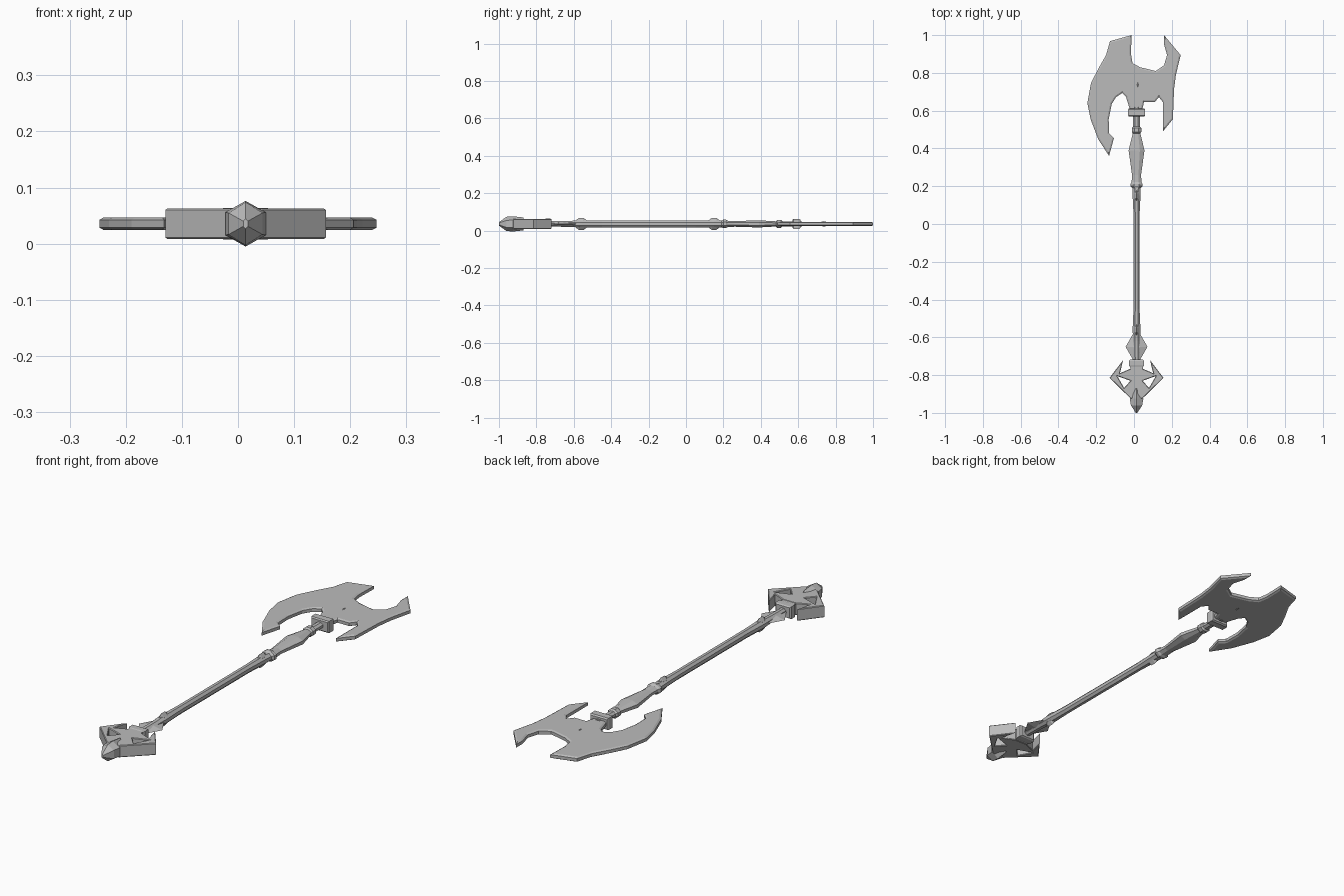
import bpy, bmesh, math

if "Cube" in bpy.data.objects:
    bpy.data.objects.remove(bpy.data.objects["Cube"])

CX, CZ = 0.0135, 0.0355   # axis of the shaft

steel = bpy.data.materials.new("plain_grey")
steel.diffuse_color = (0.5, 0.5, 0.5, 1)
steel.use_nodes = True
steel.node_tree.nodes["Principled BSDF"].inputs["Base Color"].default_value = steel.diffuse_color


def finish(bm, name):
    bmesh.ops.recalc_face_normals(bm, faces=bm.faces[:])
    me = bpy.data.meshes.new(name)
    bm.to_mesh(me)
    bm.free()
    me.materials.append(steel)
    ob = bpy.data.objects.new(name, me)
    bpy.context.collection.objects.link(ob)
    return ob


def plate(name, loops, rim, half, inset):
    """Flat plate in xy with optional holes and chamfered edges."""
    bm = bmesh.new()
    edges = []
    for pts in loops:
        vs = [bm.verts.new((x, y, CZ + rim)) for x, y in pts]
        edges += [bm.edges.new((vs[i - 1], vs[i])) for i in range(len(vs))]
    bmesh.ops.triangle_fill(bm, edges=edges, use_beauty=True, normal=(0, 0, 1))
    bmesh.ops.recalc_face_normals(bm, faces=bm.faces[:])
    ext = bmesh.ops.extrude_face_region(bm, geom=bm.faces[:], use_keep_orig=True)
    for v in ext["geom"]:
        if isinstance(v, bmesh.types.BMVert):
            v.co.z = CZ - rim
    bmesh.ops.recalc_face_normals(bm, faces=bm.faces[:])
    bm.normal_update()
    for s in (1, -1):
        flat = [f for f in bm.faces if f.normal.z * s > 0.9]
        bmesh.ops.inset_region(bm, faces=flat, thickness=inset, depth=0,
                               use_boundary=True, use_even_offset=True)
        for v in {v for f in flat for v in f.verts}:
            v.co.z = CZ + s * half
    return finish(bm, name)


def loft(name, sections, sides, cx=CX, cz=CZ, turn=0.0):
    """Rings (y, half width, half height) joined along y."""
    bm = bmesh.new()
    rings = []
    k = 1 / math.cos(turn)
    for y, hx, hz in sections:
        rings.append([bm.verts.new((cx + k * hx * math.cos(turn + 2 * math.pi * i / sides), y,
                                    cz + k * hz * math.sin(turn + 2 * math.pi * i / sides)))
                      for i in range(sides)])
    for a, b in zip(rings, rings[1:]):
        for i in range(sides):
            bm.faces.new((a[i - 1], a[i], b[i], b[i - 1]))
    bm.faces.new(rings[0])
    bm.faces.new(rings[-1])
    return finish(bm, name)


# Axe head
blade = [(-.013, 1), (-.127, .968), (-.148, .894), (-.19, .82), (-.228, .745), (-.247, .64),
         (-.23, .555), (-.19, .45), (-.132, .36), (-.106, .455), (-.132, .48), (-.134, .555),
         (-.118, .635), (-.095, .672), (-.063, .693), (-.042, .672), (-.02, .60), (.042, .60),
         (.053, .645), (.11, .645), (.132, .672), (.153, .645), (.153, .49), (.206, .555),
         (.212, .714), (.222, .79), (.247, .894), (.159, 1), (.159, .952), (.175, .894),
         (.159, .84), (.115, .81), (.032, .83), (-.008, .852), (-.016, .9)]
plate("axe_blade", [blade], 0.007, 0.0115, 0.008)
loft("blade_gem", [(.685, .001, .001), (.737, .02, .0145), (.79, .001, .001)], 4, cx=.02)

# Collar below the head
Q = math.pi / 4
loft("head_collar", [(.57, .041, .022), (.575, .045, .027), (.605, .045, .027), (.612, .041, .022)], 4, turn=Q)

# Neck and swelling grip
E = math.pi / 8
loft("upper_grip", [(.62, .018, .014), (.515, .018, .014), (.508, .025, .021), (.487, .025, .021),
                    (.48, .02, .014), (.39, .042, .019), (.26, .024, .015), (.222, .026, .017),
                    (.213, .032, .023), (.2, .032, .023), (.19, .022, .017)], 8, turn=E)

# Long shaft
loft("shaft", [(.2, .022, .018), (.15, .021, .02), (.05, .016, .018), (-.45, .016, .018),
               (-.56, .021, .02), (-.62, .018, .016), (-.74, .016, .014)], 8, turn=E)
for i, y in enumerate((.15, -.56)):
    loft("shaft_gem_%d" % i, [(y - .032, .003, .015), (y - .012, .013, .028),
                              (y + .012, .013, .028), (y + .032, .003, .015)], 6, turn=math.pi / 6)

# Side fins above the pommel
loft("side_fins", [(-.58, .018, .006), (-.65, .058, .013), (-.72, .018, .006)], 4)

# Pommel with open triangles
loft("pommel_collar", [(-.718, .034, .024), (-.724, .04, .028), (-.75, .04, .028), (-.755, .034, .026),
                       (-.79, .03, .026)], 4, turn=Q)
side = [(.03, -.765), (.088, -.79), (.071, -.72), (.143, -.815), (.03, -.925)]
outline = [(CX + x, y) for x, y in side] + [(CX - x, y) for x, y in reversed(side)]
hole = [(.102, -.805), (.032, -.83), (.066, -.868)]
holes = [[(CX + s * x, y) for x, y in hole] for s in (1, -1)]
plate("pommel", [outline] + holes, 0.0245, 0.0275, 0.003)

# Faceted tip
loft("pommel_tip", [(-.87, .008, .03), (-.925, .036, .0352), (-.96, .03, .033), (-1, .004, .008)], 6,
     turn=math.pi / 6).scale = (1, 1, 1)
